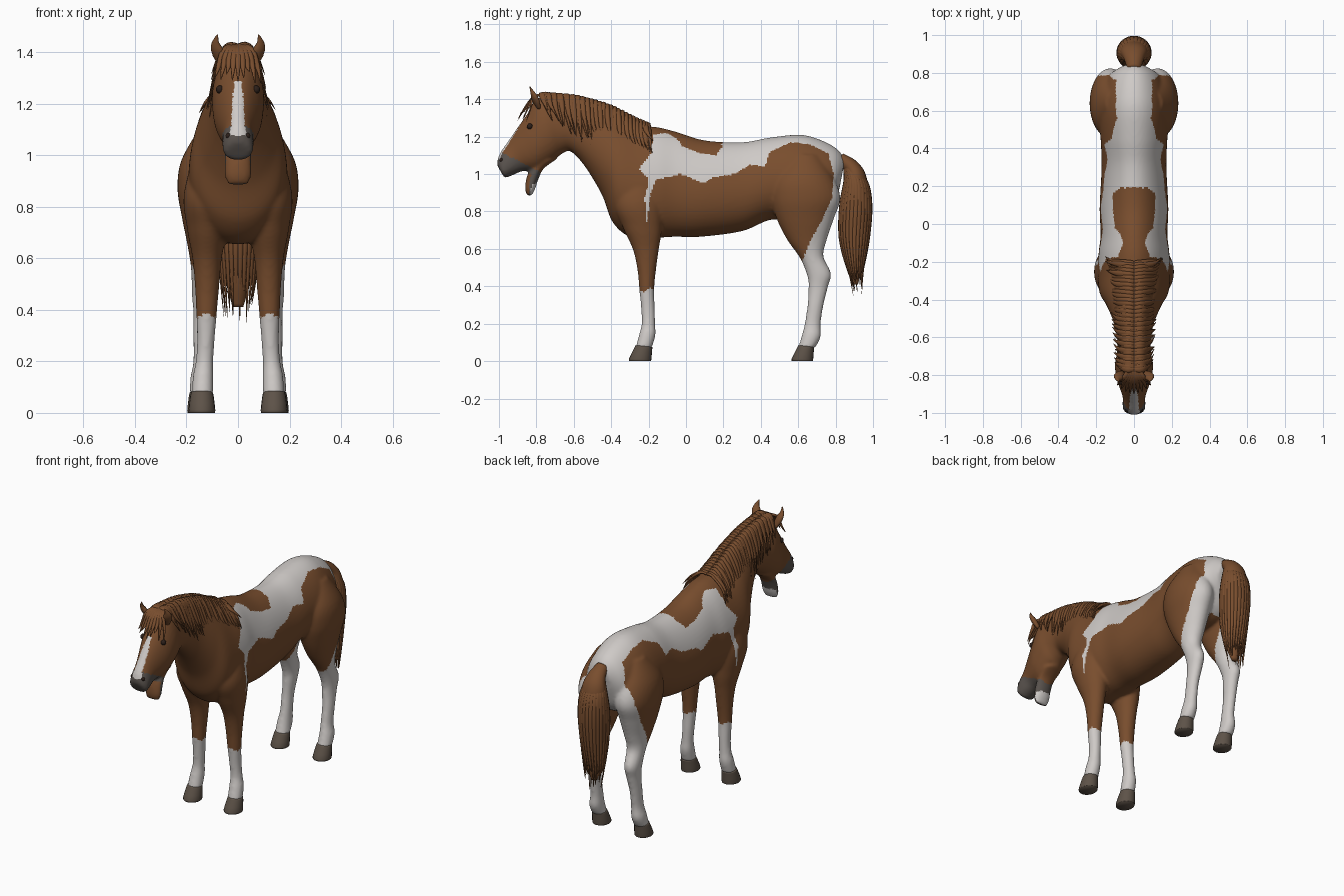
import bpy, bmesh, random
from math import sin, cos, pi
from mathutils import Vector

random.seed(4)
if "Cube" in bpy.data.objects:
    bpy.data.objects.remove(bpy.data.objects["Cube"], do_unlink=True)


def material(name, *rgb):
    mat = bpy.data.materials.new(name)
    mat.use_nodes = True
    mat.diffuse_color = (*rgb, 1)
    mat.node_tree.nodes["Principled BSDF"].inputs["Base Color"].default_value = (*rgb, 1)
    return mat


brown = material("chestnut coat", 0.19, 0.075, 0.027)
white = material("white patches", 0.62, 0.59, 0.57)
grey = material("grey muzzle", 0.1, 0.085, 0.075)
horn = material("hoof horn", 0.11, 0.085, 0.065)
dark = material("dark eye", 0.025, 0.014, 0.01)


def spline(points, steps):
    """Catmull-Rom through tuples of any length."""
    out = []
    last = len(points) - 1
    for i in range(last):
        quad = [points[min(max(i + k, 0), last)] for k in (-1, 0, 1, 2)]
        for s in range(steps):
            t = s / steps
            out.append(tuple(
                b + t / 2 * (c - a + t * (2*a - 5*b + 4*c - d + t * (3 * (b - c) + d - a)))
                for a, b, c, d in zip(*quad)))
    return out + [tuple(points[-1])]


def tube(bm, rings, segs, taper=0):
    """Closed skin over rings of (centre, half axis u, half axis v)."""
    loops = []
    for c, u, v in rings:
        angles = [2 * pi * k / segs for k in range(segs)]
        loops.append([bm.verts.new(c + u * cos(a) * (1 - taper * sin(a)) + v * sin(a))
                      for a in angles])
    for lo, hi in zip(loops, loops[1:]):
        for k in range(segs):
            j = (k + 1) % segs
            bm.faces.new((lo[k], lo[j], hi[j], hi[k]))
    bm.faces.new(loops[0])
    bm.faces.new(loops[-1])


def loft(bm, stations, steps=6, segs=32, taper=0, side=1):
    """Stations in hundredths: two outline points (y, z, y, z), half width, x centre."""
    rings = []
    for y1, z1, y2, z2, w, x in spline(stations, steps):
        a, b = Vector((side * x, y1, z1)) / 100, Vector((side * x, y2, z2)) / 100
        rings.append(((a + b) / 2, Vector((w / 100, 0, 0)), (a - b) / 2))
    tube(bm, rings, segs, taper)


def strand(bm, points, across, width, thick, segs=6):
    """Flat lock of hair that narrows to a point."""
    path = [Vector(p) for p in spline(points, 4)]
    across = Vector(across).normalized()
    rings = []
    for i, p in enumerate(path):
        t = i / (len(path) - 1)
        along = path[min(i + 1, len(path) - 1)] - path[max(i - 1, 0)]
        size = min(1, 0.5 + 2 * t) * min(1, 0.06 + 1.7 * (1 - t))
        rings.append((p, across * width * size, along.cross(across).normalized() * thick * size))
    tube(bm, rings, segs)


def finish(bm, name, *mats):
    bmesh.ops.recalc_face_normals(bm, faces=bm.faces)
    mesh = bpy.data.meshes.new(name)
    bm.to_mesh(mesh)
    bm.free()
    for m in mats:
        mesh.materials.append(m)
    obj = bpy.data.objects.new(name, mesh)
    bpy.context.collection.objects.link(obj)
    mesh.shade_smooth()
    return obj


# Trunk, neck and head in one run from rump to nose
trunk = [(85, 108, 82, 92, 6), (80, 114, 78, 82, 13), (70, 119, 70, 76, 17),
         (60, 121, 58, 75, 18.5), (45, 119.5, 45, 75.5, 17.5), (30, 117, 30, 69.5, 17),
         (10, 118, 8, 66.5, 18), (-5, 122.5, -6, 66.5, 17.5), (-15, 125, -15, 66, 18.5),
         (-25, 126, -29, 66, 19), (-33, 129, -39, 74, 18), (-40, 133, -45, 89, 14.5),
         (-50, 137, -54, 104, 10.5), (-60, 140, -61.5, 112, 8.8), (-72, 142, -66, 111, 9),
         (-80, 140, -70, 108, 10), (-85, 132, -77, 103.5, 9.4), (-90, 125, -81, 102, 8),
         (-95.5, 117, -87.5, 101.5, 6), (-99.5, 111, -92.5, 99.5, 6),
         (-101, 106, -96.5, 98, 5.4), (-100, 103, -98, 99.5, 3)]
lower_jaw = [(-80, 106, -69, 108, 6, 0), (-84, 101, -76, 103, 5.3, 0), (-85.5, 97, -79, 97, 5.2, 0),
             (-86, 92, -80.5, 92.5, 5.2, 0), (-85, 88.5, -82.5, 88.5, 4, 0)]
hind_leg = [(57, 111, 71, 110, 5, 10), (47, 98, 79, 98, 10.5, 11.5), (45.5, 87, 82.5, 87, 11, 12.5),
            (48.5, 76, 79, 76, 9.3, 12.5), (54, 65, 75, 64, 7, 12.5), (61, 55, 73.5, 56, 5.2, 13),
            (65, 45, 77.5, 47, 4.4, 13.5), (65.5, 38, 76, 40, 3.8, 13.5), (65, 30, 73.5, 30, 3.3, 14),
            (63.5, 20, 72, 20, 3.3, 14), (62, 14, 72, 13, 4, 14.5), (60, 7, 69, 7, 4.2, 14.5)]
fore_leg = [(-31, 104, -17, 104, 5, 11), (-38, 85, -13, 85, 8.5, 12.5), (-34, 72, -13, 70, 7.7, 12),
            (-28.5, 60, -14.5, 60, 5.7, 12), (-26, 49, -16, 49, 4.7, 12), (-25, 38.5, -17, 38.5, 4, 12.2),
            (-24, 28, -16.7, 28, 3.4, 12.5), (-23.7, 20, -16.5, 20, 3.4, 13), (-25, 14.5, -16.3, 14, 4, 13.5),
            (-27, 7, -18.3, 7, 4.2, 13.8)]
bm = bmesh.new()
loft(bm, [(*s, 0) for s in trunk], 8, 56, 0.14)
loft(bm, lower_jaw)
for side in (-1, 1):
    loft(bm, hind_leg, side=side)
    loft(bm, fore_leg, side=side)
body = finish(bm, "body", brown, white, grey)

# Fuse the body parts into one soft skin
fuse = body.modifiers.new("fuse", "REMESH")
fuse.mode = "VOXEL"
fuse.voxel_size = 0.0095
soften = body.modifiers.new("soften", "SMOOTH")
soften.factor = 0.5
soften.iterations = 5
skin = bpy.data.meshes.new_from_object(body.evaluated_get(bpy.context.evaluated_depsgraph_get()))
body.modifiers.clear()
body.data = skin
skin.name = "body"
skin.materials.clear()
for m in (brown, white, grey):
    skin.materials.append(m)
skin.shade_smooth()

# Coat pattern outlines, as (y, z) in hundredths
patch = [(-16, 130), (-17, 122), (-19, 111), (-25, 103), (-20, 97), (-22, 87), (-21, 73), (-19, 89),
         (-16, 97), (-3, 100), (10, 95), (14, 98), (26, 100), (34, 105), (42, 104), (45, 112),
         (56, 117), (66, 116), (76, 111), (79, 100), (78, 87), (73, 76), (66, 63), (62, 53),
         (54, 50), (54, 0), (90, 0), (95, 130)]
saddle = [(-20, 140), (-18, 121), (-10, 122), (-4, 118), (-2, 115), (8, 111), (16, 110), (19, 114), (20, 140)]


def inside(poly, y, z):
    hit = False
    for (y1, z1), (y2, z2) in zip(poly, poly[1:] + poly[:1]):
        if (z1 > z) != (z2 > z) and y < y1 + (z - z1) * (y2 - y1) / (z2 - z1):
            hit = not hit
    return hit


def coat(c, n):
    x, y, z = c
    if y < -0.6:
        if n.y < -0.2 and 1.075 < z < 1.29 and y < -0.86 and abs(x) < 0.03 - 0.07 * (z - 1.075):
            return 1
        if z < 1.0 and y > -0.88:  # hanging jaw: mouth inside, pale chin, grey lip
            return 0 if n.y < -0.5 else 1 if z < 0.95 and n.y > 0.2 else 2
        return 2 if y < -0.78 and z < 1.1 - 0.5 * (y + 0.955) else 0
    if y < 0.3 and z < 0.38 + 0.01 * sin(90 * y):
        return 1
    y, z = 100 * y, 100 * z
    return int(inside(patch, y, z) and not inside(saddle, y, z))


for face in skin.polygons:
    face.material_index = coat(face.center, face.normal)

# Hooves
for side, label in ((1, "left"), (-1, "right")):
    for part, toe, heel, x in (("front", -30.5, -18.5, 14), ("hind", 56.5, 68, 14.5)):
        bm = bmesh.new()
        loft(bm, [(toe + 3.6, 8.5, heel + 0.6, 7.5, 4.2, x), (toe + 2.6, 6.5, heel + 0.4, 6, 4.6, x),
                  (toe, 1.2, heel, 1, 5.2, x), (toe + 0.2, 0, heel - 0.2, 0, 5, x)], 2, 20, side=side)
        finish(bm, f"{part}_{label}_hoof", horn)

# Mane: two layers of locks on each side of the crest
crest = spline([(-0.77, 1.425), (-0.62, 1.41), (-0.5, 1.38), (-0.4, 1.345), (-0.3, 1.295), (-0.22, 1.262)], 5)
bm = bmesh.new()
for i, (y, z) in enumerate(crest):
    t = i / (len(crest) - 1)
    for side in (-1, 1):
        for layer in (0, 1):
            length = 0.12 + 0.13 * sin(pi * t) + random.uniform(-0.035, 0.025)
            reach = 0.085 + 0.045 * t + 0.007 * layer
            y0 = y + 0.012 * layer
            strand(bm, [(-0.01 * side, y0, z), (side * 0.04, y0, z + 0.002),
                        (side * reach * 0.85, y0 + 0.012, z - length * 0.45),
                        (side * reach * 1.12, y0 + 0.03 + random.uniform(-0.01, 0.02), z - length)],
                   (0, 1, 0.2), 0.019, 0.009)
finish(bm, "mane", brown)

# Forelock
bm = bmesh.new()
for k in range(-4, 5):
    x = k / 4
    back = 0.035 * x * x
    strand(bm, [(0.02 * x, -0.75, 1.43), (0.05 * x, -0.815, 1.41), (0.075 * x, -0.868 + back, 1.345),
                (0.088 * x, -0.9 + back * 1.3, 1.285 + random.uniform(-0.01, 0.04))],
           (1, 0, 0), 0.016, 0.008)
finish(bm, "forelock", brown)

# Tail: solid core with loose locks around it
bm = bmesh.new()
loft(bm, [(84, 111, 80, 106, 3.5, 0), (91, 107, 85, 101, 5.5, 0), (96, 100, 85, 94, 7.5, 0),
          (98, 87, 83, 80, 8, 0), (96.5, 70, 83, 65, 7, 0), (94.5, 52, 85, 52, 5, 0),
          (92, 41, 89, 41, 2, 0)], 5, 20)
for k in range(26):
    a = 2 * pi * k / 26
    c, s = cos(a), sin(a)
    tip = 0.35 + random.uniform(0, 0.14)
    strand(bm, [(0.02 * c, 0.85 + 0.01 * s, 1.08), (0.07 * c, 0.905 + 0.055 * s, 0.97),
                (0.085 * c, 0.908 + 0.08 * s, 0.84), (0.078 * c, 0.9 + 0.078 * s, 0.66),
                (0.066 * c, 0.905 + 0.045 * s, 0.5), (0.055 * c, 0.915 + 0.025 * s, tip)],
           (-s, c, 0), 0.017, 0.009)
finish(bm, "tail", brown)

# Ears, eyes and nostrils
for side, label in ((1, "left"), (-1, "right")):
    bm = bmesh.new()
    strand(bm, [(side * 0.062, -0.785, 1.35), (side * 0.078, -0.805, 1.40),
                (side * 0.088, -0.82, 1.435), (side * 0.08, -0.835, 1.468)],
           (1, side * 0.5, 0), 0.026, 0.016, 12)
    finish(bm, f"{label}_ear", brown)
    for part, spot, radius, mat in (("eye", (0.07, -0.835, 1.255), 0.016, dark),
                                    ("nostril", (0.036, -0.985, 1.075), 0.012, dark)):
        bm = bmesh.new()
        bmesh.ops.create_uvsphere(bm, u_segments=16, v_segments=10, radius=radius)
        bmesh.ops.translate(bm, verts=bm.verts, vec=(side * spot[0], spot[1], spot[2]))
        finish(bm, f"{label}_{part}", mat)
